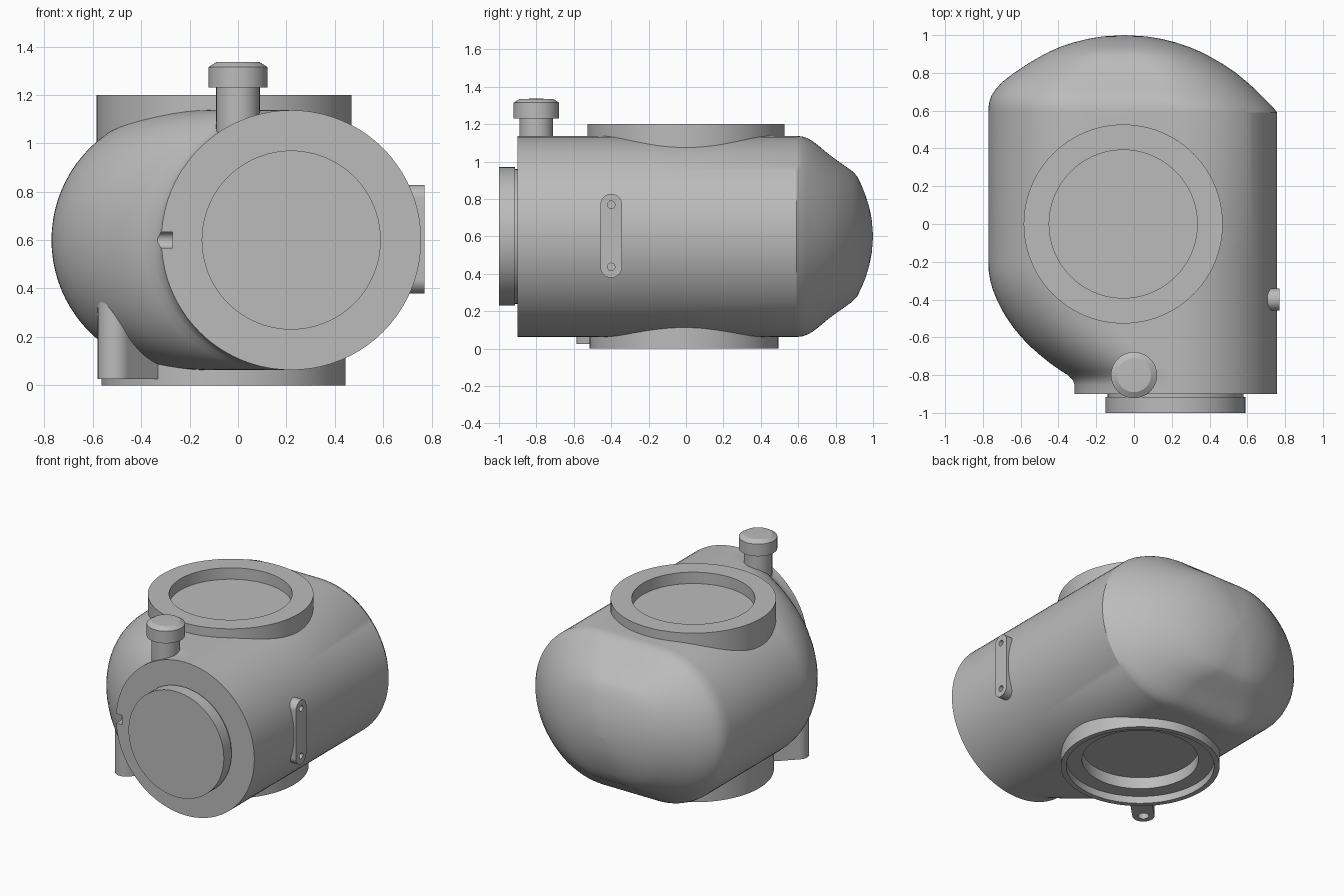
import bpy, bmesh
from math import sin, cos, pi
from mathutils import Matrix, Vector

if "Cube" in bpy.data.objects:
    bpy.data.objects.remove(bpy.data.objects["Cube"])

grey = bpy.data.materials.new("plain grey")
grey.use_nodes = True
grey.diffuse_color = (0.5, 0.5, 0.5, 1)
grey.node_tree.nodes["Principled BSDF"].inputs["Base Color"].default_value = (0.5, 0.5, 0.5, 1)

MID = 0.6       # height of the body axis
R = 0.537       # radius of the rounded body sides


def loft(name, rings):
    """Skin a list of equal point rings and close both ends."""
    bm = bmesh.new()
    rows = [[bm.verts.new(p) for p in ring] for ring in rings]
    n = len(rows[0])
    for a, b in zip(rows, rows[1:]):
        for i in range(n):
            bm.faces.new((a[i], a[(i + 1) % n], b[(i + 1) % n], b[i]))
    bm.faces.new(rows[0])
    bm.faces.new(rows[-1])
    bmesh.ops.remove_doubles(bm, verts=bm.verts, dist=1e-5)
    bmesh.ops.recalc_face_normals(bm, faces=bm.faces)
    mesh = bpy.data.meshes.new(name)
    bm.to_mesh(mesh)
    bm.free()
    mesh.materials.append(grey)
    obj = bpy.data.objects.new(name, mesh)
    bpy.context.collection.objects.link(obj)
    return obj


def lathe(name, profile, at, axis="Z", n=96):
    """Spin a (radius, offset) profile around an axis through a point."""
    turn = {"Z": Matrix(), "Y": Matrix.Rotation(pi / 2, 4, "X"),
            "X": Matrix.Rotation(pi / 2, 4, "Y")}[axis]
    rings = [[Vector(at) + turn @ Vector((max(r, 1e-3) * cos(2 * pi * i / n),
                                         max(r, 1e-3) * sin(2 * pi * i / n), z))
              for i in range(n)] for r, z in profile]
    return loft(name, rings)


def rod(name, r, lo, hi, at, axis="Z", n=48):
    return lathe(name, [(r, lo), (r, hi)], at, axis, n)


def box(name, centre, size, spin=0):
    c, s = Vector(centre), Vector(size) / 2
    rot = Matrix.Rotation(spin, 3, "Z")
    corners = ((-1, -1), (1, -1), (1, 1), (-1, 1))
    return loft(name, [[c + rot @ Vector((x * s.x, y * s.y, z * s.z)) for x, y in corners]
                       for z in (-1, 1)])


def combine(obj, others, operation="DIFFERENCE"):
    """Boolean the others into obj, bake the result and drop the others."""
    for other in others:
        mod = obj.modifiers.new("bool", "BOOLEAN")
        mod.operation, mod.solver, mod.object = operation, "EXACT", other
    bpy.context.view_layer.update()
    baked = bpy.data.meshes.new_from_object(
        obj.evaluated_get(bpy.context.evaluated_depsgraph_get()))
    obj.modifiers.clear()
    obj.data = baked
    for other in others:
        bpy.data.objects.remove(other)


def stadium(y, left, right, h, n=40):
    """Body section: two half circles joined by straight runs."""
    h = min(h, (right - left) / 2)
    ring = []
    for centre, start in ((right - h, -pi / 2), (left + h, pi / 2)):
        ring += [(centre + h * cos(start + pi * i / n), y, MID + h * sin(start + pi * i / n))
                 for i in range(n + 1)]
    return ring


# Body: round at the front, swelling to a wide barrel, then a domed back
swell = [(-.9, -.317), (-.85, -.317), (-.825, -.325), (-.8, -.35), (-.775, -.39), (-.74, -.44),
         (-.7, -.49), (-.65, -.548), (-.6, -.596), (-.55, -.637), (-.5, -.672), (-.45, -.702),
         (-.4, -.727), (-.35, -.747), (-.3, -.761), (-.25, -.769), (-.2, -.771), (.59, -.771)]
sections = [stadium(y, left, 0.757, R) for y, left in swell]
dome = [(.62, -.77, .735, .535), (.65, -.765, .705, .525), (.68, -.755, .675, .507),
        (.71, -.735, .645, .484), (.75, -.7, .6, .45), (.8, -.635, .54, .412),
        (.85, -.56, .465, .377), (.89, -.49, .395, .348), (.915, -.443, .345, .322),
        (.94, -.385, .285, .27), (.96, -.325, .225, .22), (.98, -.245, .145, .155),
        (.993, -.165, .065, .09), (1, -.054, -.046, .004)]
sections += [stadium(*d) for d in dome]
# The exact front is a circle, so a hair of width keeps the section valid
body = loft("body", sections)

top_at, bottom_at = (-0.057, 0, 0), (-0.06, -0.01, 0)
notch_at = (-0.27, -0.85, MID)
combine(body, [
    rod("top_cut", 0.395, 1.11, 1.4, top_at, n=96),
    rod("bottom_cut", 0.375, -0.2, 0.14, bottom_at, n=96),
    rod("notch_cut", 0.033, -0.2, 0, notch_at, "X"),
    box("notch_mouth", (-0.37, -0.9, MID), (0.2, 0.1, 0.066)),
])

# Top flange with a shallow recess
lathe("top_flange", [(0, .9), (.527, .9), (.527, 1.2), (.392, 1.2), (.392, 1.12), (0, 1.12)], top_at)

# Bottom flange with a stepped recess
lathe("bottom_flange", [(0, .3), (.505, .3), (.505, 0), (.47, 0), (.47, .05),
                        (.37, .05), (.37, .13), (0, .13)], bottom_at)

# Front cover: a disc on a slightly narrower neck
lathe("front_cover", [(0, .85), (.36, .85), (.36, .915), (.37, .915), (.37, 1), (0, 1)],
      (0.22, 0, MID), "Y")

# Filler knob
knob_at = (0, -0.8, 0)
rod("knob_stem", 0.09, 0.95, 1.25, knob_at)
lathe("knob_cap", [(0, 1.23), (.122, 1.23), (.122, 1.315), (.09, 1.335), (0, 1.337)], knob_at)

# Side bracket with two holes
plate = loft("side_bracket", [[(x, -0.4 + 0.058 * cos(a), z + 0.058 * sin(a))
             for z, start in ((0.77, 0), (0.437, pi))
             for a in [start + pi * i / 20 for i in range(21)]] for x in (0.6, 0.77)])
combine(plate, [rod("hole", 0.02, -0.03, 0.1, (0.77, -0.4, z), "X") for z in (0.77, 0.437)])

# Drain post in the corner, webbed to the bottom flange
post_at = (-0.51, -0.515, 0)
post = rod("drain_post", 0.07, 0.025, 0.4, post_at)
combine(post, [box("web", (-0.44, -0.445, 0.21), (0.2, 0.14, 0.37), pi / 4)], "UNION")
combine(post, [rod("drain_hole", 0.035, -0.1, 0.12, post_at)])

# Smooth shading with crisp edges
bpy.ops.object.select_all(action="DESELECT")
for obj in bpy.context.collection.objects:
    if obj.type == "MESH" and obj.data.materials and obj.data.materials[0] == grey:
        obj.select_set(True)
        bpy.context.view_layer.objects.active = obj
bpy.ops.object.shade_smooth_by_angle(angle=0.5)
